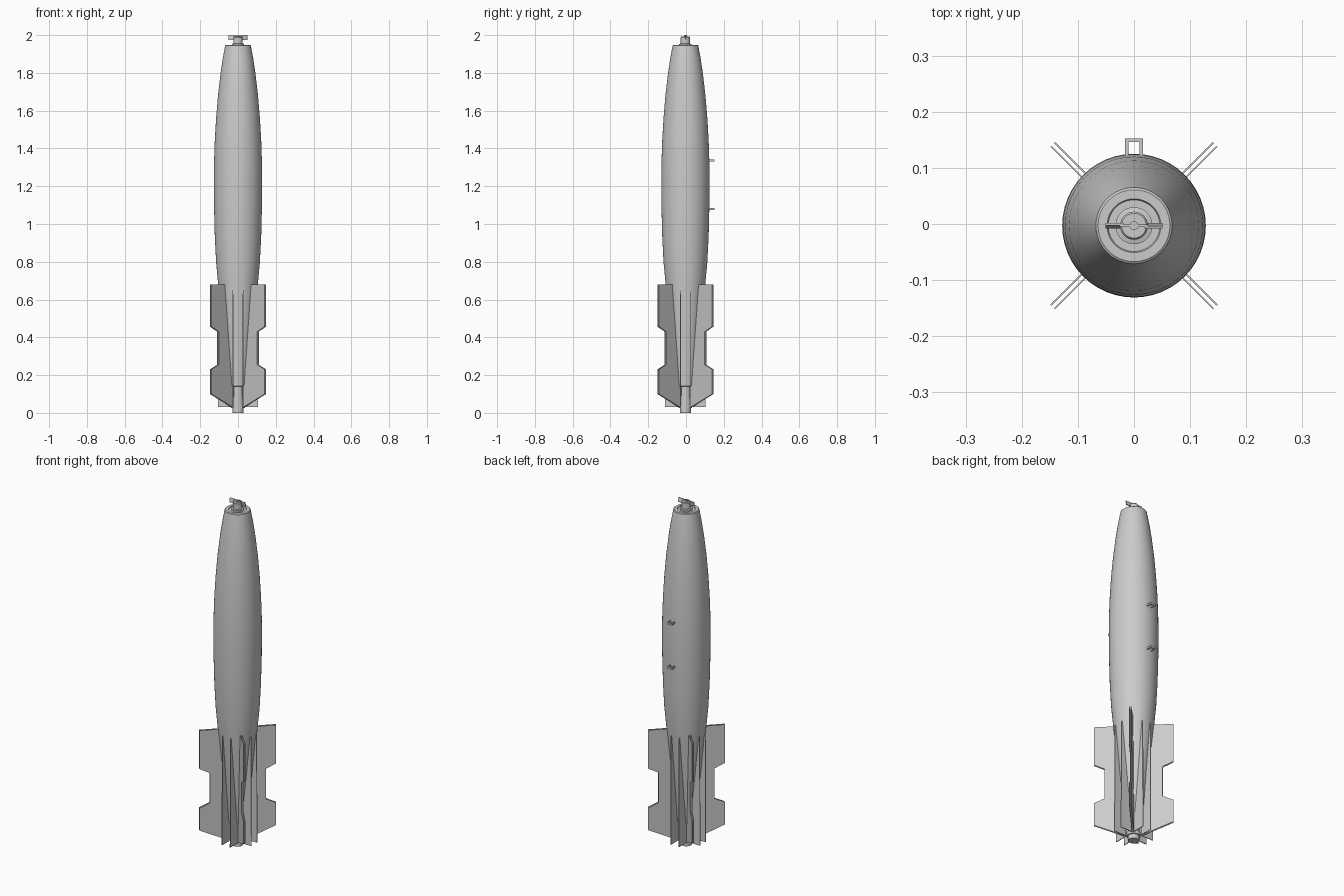
import bpy, bmesh, math
from mathutils import Matrix, Vector

if "Cube" in bpy.data.objects:
    bpy.data.objects.remove(bpy.data.objects["Cube"])

CY = -0.003  # axis of the body in y


def finish(bm, name, smooth=False):
    bmesh.ops.recalc_face_normals(bm, faces=bm.faces)
    me = bpy.data.meshes.new(name)
    bm.to_mesh(me)
    bm.free()
    ob = bpy.data.objects.new(name, me)
    bpy.context.collection.objects.link(ob)
    if smooth:
        bpy.ops.object.select_all(action='DESELECT')
        ob.select_set(True)
        bpy.context.view_layer.objects.active = ob
        bpy.ops.object.shade_smooth_by_angle(angle=math.radians(30))
    return ob


def lathe(name, profile, sides=48):
    """Revolve (radius, z) points about the body axis."""
    bm = bmesh.new()
    rings = []
    for r, z in profile:
        rings.append([bm.verts.new((r * math.cos(2 * math.pi * i / sides),
                                    CY + r * math.sin(2 * math.pi * i / sides), z))
                      for i in range(sides)])
    for a, b in zip(rings, rings[1:]):
        for i in range(sides):
            j = (i + 1) % sides
            bm.faces.new((a[i], a[j], b[j], b[i]))
    bm.faces.new(rings[0])
    bm.faces.new(rings[-1])
    return finish(bm, name, True)


def plate(name, outline, thick, offset, angle):
    """Flat radial plate from an (r, z) outline, shifted sideways, turned about the axis."""
    bm = bmesh.new()
    f = bm.faces.new([bm.verts.new((r, offset - thick / 2, z)) for r, z in outline])
    ext = bmesh.ops.extrude_face_region(bm, geom=[f])
    bmesh.ops.translate(bm, vec=(0, thick, 0),
                        verts=[v for v in ext['geom'] if isinstance(v, bmesh.types.BMVert)])
    bm.transform(Matrix.Translation((0, CY, 0)) @ Matrix.Rotation(angle, 4, 'Z'))
    return finish(bm, name)


def box(name, center, size, turn=0.0):
    bm = bmesh.new()
    bmesh.ops.create_cube(bm, size=1)
    bm.transform(Matrix.Translation(center) @ Matrix.Rotation(turn, 4, 'X')
                 @ Matrix.Diagonal(Vector((*size, 1))))
    return finish(bm, name)


# Body with tapering nose and tail cone
lathe("body", [(0.048, 0.14), (0.052, 0.143), (0.078, 0.41), (0.105, 0.68), (0.116, 0.80),
               (0.123, 0.94), (0.127, 1.10), (0.128, 1.22), (0.127, 1.32), (0.123, 1.44),
               (0.116, 1.56), (0.106, 1.68), (0.092, 1.80), (0.080, 1.88), (0.068, 1.945),
               (0.064, 1.948), (0.048, 1.948), (0.046, 1.944), (0.036, 1.944)])

# Tail tube
lathe("tail_tube", [(0.028, 0.0), (0.030, 0.003), (0.030, 0.025), (0.036, 0.025),
                    (0.036, 0.045), (0.030, 0.045), (0.030, 0.14), (0.03, 0.16)], 32)

# Nose spindle and hub
lathe("nose_spindle", [(0.033, 1.94), (0.033, 1.953), (0.025, 1.955), (0.025, 1.988),
                       (0.022, 1.992), (0.008, 1.992), (0.008, 1.997)], 32)

# Vane blades either side of the spindle
for s in (-1, 1):
    box("vane_blade", (s * 0.035, CY, 1.987), (0.032, 0.004, 0.026), s * math.radians(12))
box("vane_bridge", (0, CY, 1.993), (0.05, 0.004, 0.012))

# Large diagonal fins, each made of two thin sheets
fin = [(0.05, 0.68), (0.205, 0.68), (0.205, 0.457), (0.150, 0.43), (0.150, 0.255),
       (0.205, 0.23), (0.205, 0.10), (0.045, 0.03), (0.036, 0.10), (0.036, 0.30)]
for k in range(4):
    for s in (-1, 1):
        plate("fin_sheet", fin, 0.003, s * 0.0045, math.radians(45 + 90 * k))

# Paired ribs between the fins
rib = [(0.06, 0.66), (0.105, 0.66), (0.107, 0.03), (0.03, 0.03), (0.03, 0.14), (0.04, 0.30)]
for k in range(4):
    for s in (-1, 1):
        plate("tail_rib", rib, 0.004, s * 0.026, math.radians(90 * k))

# Hanging loops on the back
for z in (1.337, 1.08):
    for s in (-1, 1):
        box("loop_leg", (s * 0.013, 0.131, z), (0.006, 0.04, 0.011))
    box("loop_bar", (0, 0.149, z), (0.032, 0.006, 0.011))
